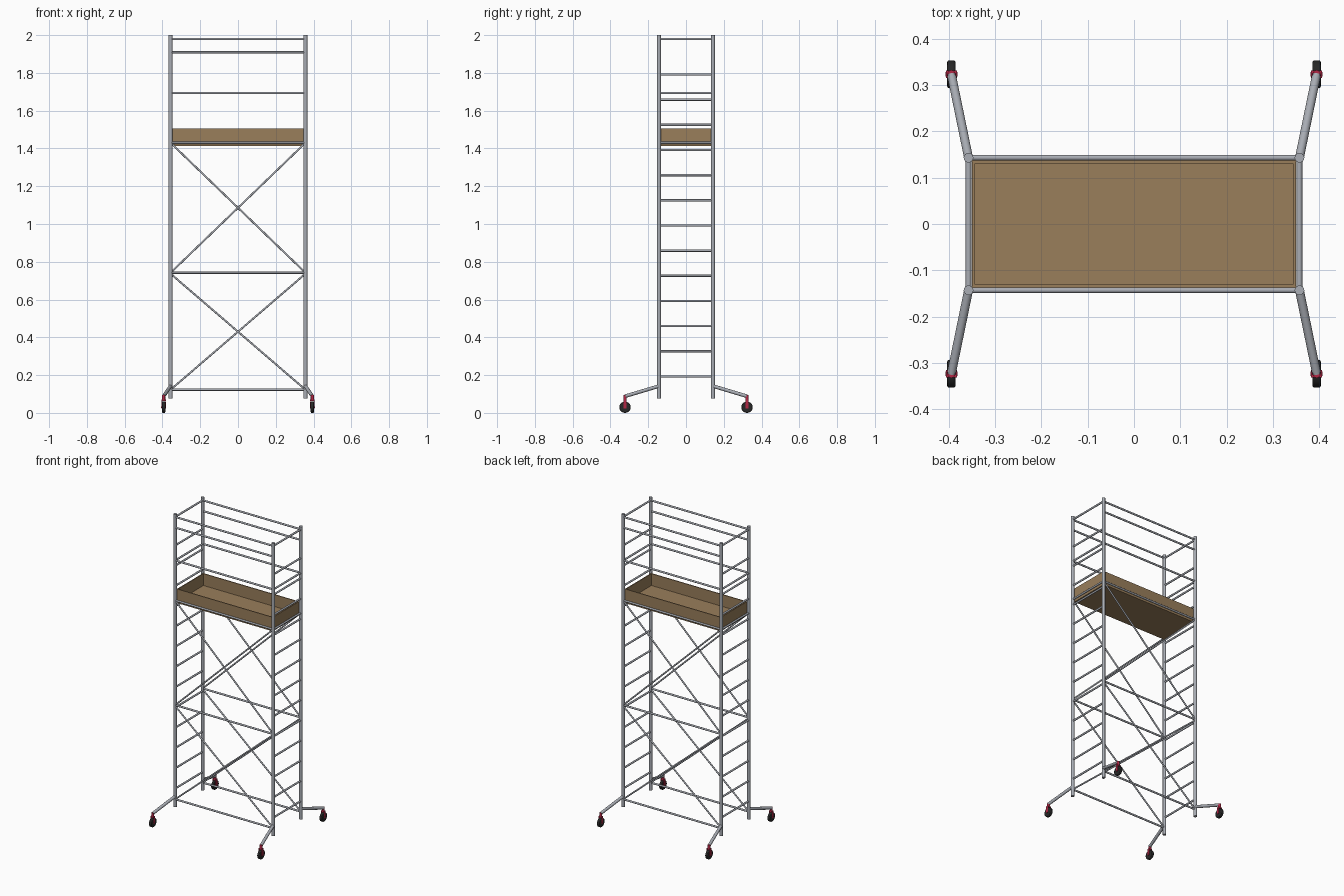
import bpy, math
from mathutils import Vector

if "Cube" in bpy.data.objects:
    bpy.data.objects.remove(bpy.data.objects["Cube"])

PX, PY = 0.357, 0.143      # post positions


def material(name, rgb):
    m = bpy.data.materials.new(name)
    m.diffuse_color = (*rgb, 1)
    m.use_nodes = True
    m.node_tree.nodes["Principled BSDF"].inputs["Base Color"].default_value = m.diffuse_color
    return m


WOOD = material("wood", (0.32, 0.21, 0.105))
RED = material("red", (0.45, 0.02, 0.06))
BLACK = material("rubber", (0.02, 0.02, 0.02))
STEEL = material("steel", (0.40, 0.42, 0.46))


def tube(name, a, b, r, mat=STEEL, sides=16):
    a, b = Vector(a), Vector(b)
    d = b - a
    bpy.ops.mesh.primitive_cylinder_add(vertices=sides, radius=r, depth=d.length,
                                        location=(a + b) / 2,
                                        rotation=d.to_track_quat('Z', 'Y').to_euler())
    ob = bpy.context.object
    ob.name = name
    ob.data.materials.append(mat)
    bpy.ops.object.shade_smooth_by_angle()
    return ob


def box(name, center, size, mat):
    bpy.ops.mesh.primitive_cube_add(size=1, location=center)
    ob = bpy.context.object
    ob.name = name
    ob.scale = size
    ob.data.materials.append(mat)
    return ob


# corner posts, outrigger legs and castors
for sx in (-1, 1):
    for sy in (-1, 1):
        x, y = sx * PX, sy * PY
        wx, wy = sx * 0.394, sy * 0.323
        tube("post", (x, y, 0.075), (x, y, 2.0), 0.0105)
        tube("outrigger_leg", (x, y, 0.142), (wx, wy, 0.088), 0.0095)
        tube("castor_stem", (wx, wy, 0.094), (wx, wy, 0.062), 0.009, RED)
        for s in (-1, 1):
            box("castor_fork", (wx + s * 0.0105, wy, 0.047), (0.003, 0.015, 0.045), RED)
        box("castor_crown", (wx, wy, 0.067), (0.024, 0.016, 0.006), RED)
        wheel = tube("castor_wheel", (wx - 0.009, wy, 0.03), (wx + 0.009, wy, 0.03), 0.03, BLACK, 32)
        bev = wheel.modifiers.new("round", 'BEVEL')
        bev.width, bev.segments = 0.004, 2
        tube("wheel_axle", (wx - 0.013, wy, 0.03), (wx + 0.013, wy, 0.03), 0.005, RED)

# ladder rungs and guard rails on both ends
end_heights = [0.193 + 0.1332 * i for i in range(13)] + [1.43, 1.693, 1.979]
for sx in (-1, 1):
    for z in end_heights:
        tube("ladder_rung", (sx * PX, -PY, z), (sx * PX, PY, z), 0.006)

# long rails and cross braces on front and back
for sy in (-1, 1):
    y = sy * PY
    for z in (0.123, 0.742, 1.43, 1.693, 1.909, 1.979):
        tube("long_rail", (-PX, y, z), (PX, y, z), 0.006)
    for z0, z1 in ((0.123, 0.737), (0.742, 1.43)):
        for s in (-1, 1):
            tube("cross_brace", (-s * PX, y, z0), (s * PX, y, z1), 0.005)

# platform with toe boards
box("platform_floor", (0, 0, 1.42), (0.698, 0.272, 0.014), WOOD)
for s in (-1, 1):
    box("long_toe_board", (0, s * 0.134, 1.459), (0.698, 0.006, 0.092), WOOD)
    box("end_toe_board", (s * 0.346, 0, 1.459), (0.006, 0.272, 0.092), WOOD)
